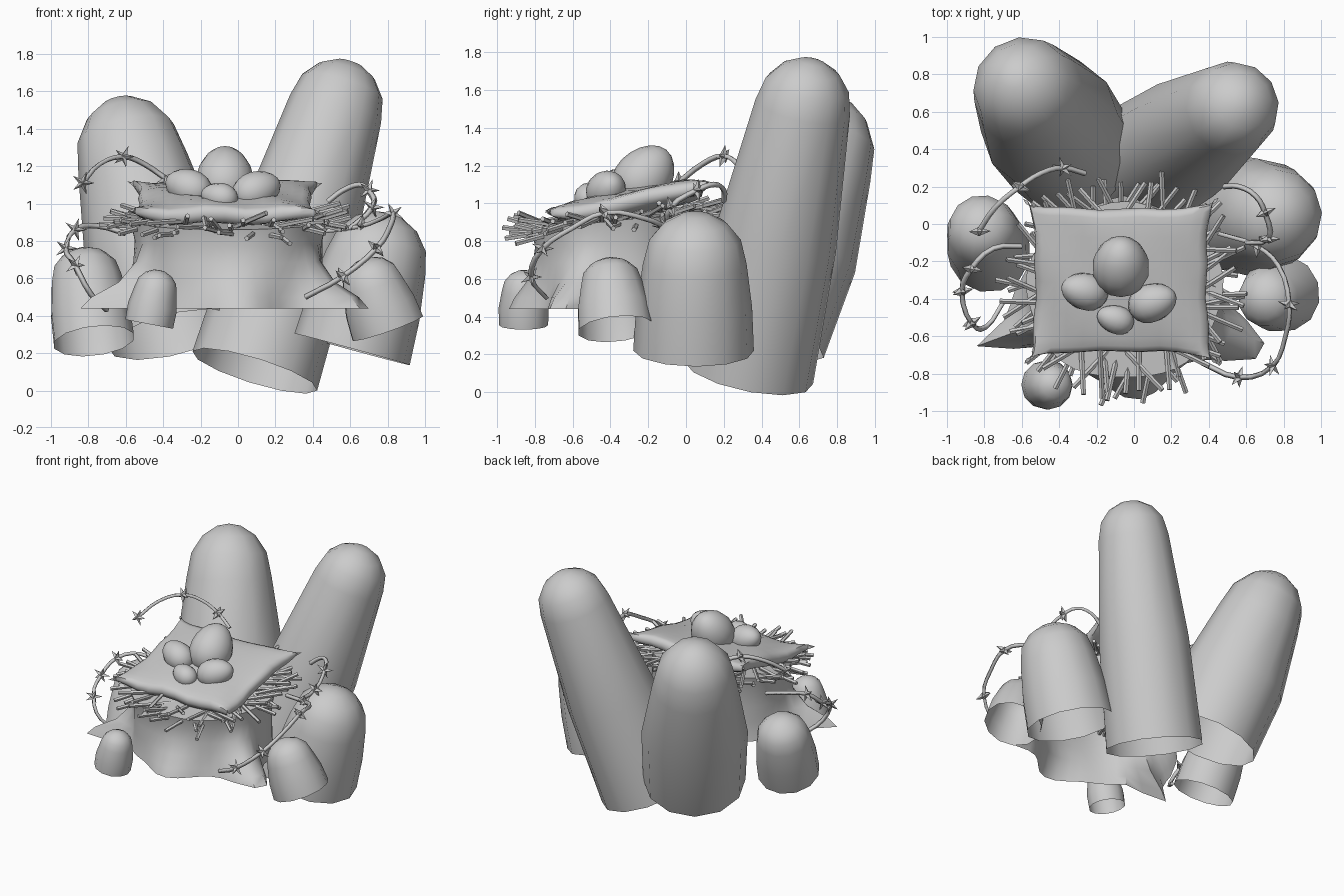
import bpy, bmesh, math, random
from mathutils import Vector, Matrix

if "Cube" in bpy.data.objects:
    bpy.data.objects.remove(bpy.data.objects["Cube"])

random.seed(4)


def finish(name, bm, smooth=True, angle=40):
    bmesh.ops.recalc_face_normals(bm, faces=bm.faces)
    me = bpy.data.meshes.new(name)
    bm.to_mesh(me)
    bm.free()
    ob = bpy.data.objects.new(name, me)
    bpy.context.collection.objects.link(ob)
    if smooth:
        bpy.ops.object.select_all(action='DESELECT')
        bpy.context.view_layer.objects.active = ob
        ob.select_set(True)
        bpy.ops.object.shade_smooth_by_angle(angle=math.radians(angle))
    return ob


def loft(bm, rings):
    rows = [[bm.verts.new(p) for p in r] for r in rings]
    n = len(rows[0])
    for a, b in zip(rows, rows[1:]):
        for i in range(n):
            j = (i + 1) % n
            bm.faces.new((a[i], a[j], b[j], b[i]))
    return rows


def cap(bm, row, point):
    c = bm.verts.new(point)
    for i in range(len(row)):
        bm.faces.new((row[i], row[(i + 1) % len(row)], c))


# Rounded rock columns, open underneath
def column(name, base, tip, r0, r1, dome, bulge=0.01, sides=12):
    base, tip = Vector(base), Vector(tip)
    axis = tip - base
    length = axis.length
    rot = axis.to_track_quat('Z', 'Y')
    prof = [(r0, 0), ((r0 + r1) / 2 + bulge, (length - dome) / 2)]
    for d in (0, 28, 52, 74):
        a = math.radians(d)
        prof.append((r1 * math.cos(a), length - dome + dome * math.sin(a)))
    rings = [[base + rot @ Vector((r * math.cos(t), r * math.sin(t), h))
              for t in [2 * math.pi * i / sides for i in range(sides)]] for r, h in prof]
    bm = bmesh.new()
    rows = loft(bm, rings)
    cap(bm, rows[-1], tip)
    finish(name, bm)


column("column_back_right", (0.09, 0.33, 0.105), (0.60, 0.67, 1.76), 0.35, 0.255, 0.27, 0.025)
column("column_back_left", (-0.345, 0.39, 0.30), (-0.645, 0.81, 1.56), 0.36, 0.30, 0.38, 0.045)
column("column_right", (0.61, 0.04, 0.22), (0.81, 0.05, 0.95), 0.32, 0.275, 0.28)
column("column_left", (-0.77, -0.16, 0.265), (-0.83, 0.03, 0.755), 0.22, 0.193, 0.18)
column("column_front_right", (0.80, -0.37, 0.335), (0.67, -0.41, 0.705), 0.205, 0.168, 0.15)
column("column_front_left", (-0.475, -0.86, 0.355), (-0.42, -0.86, 0.645), 0.13, 0.115, 0.11)

# Stump with flared roots, open underneath
ROOTS = [(204, 0.27, 7), (192, 0.11, 18), (334, 0.31, 14), (276, 0.14, 18), (80, 0.05, 25)]


def root_flare(deg):
    return sum(h * math.exp(-(((deg - a + 180) % 360 - 180) / w) ** 2) for a, h, w in ROOTS)


N = 48
rings = []
for z, k, r in [(0.44, 1.0, 0.49), (0.50, 0.85, 0.48), (0.58, 0.42, 0.475), (0.68, 0.14, 0.475),
                (0.77, 0.03, 0.475), (0.86, 0.0, 0.5)]:
    ring = []
    for i in range(N):
        deg = 360 * i / N
        t = math.radians(deg)
        rr = r + k * root_flare(deg) + 0.012 * math.sin(5 * t)
        lift = 0.10 * (0.5 + 0.5 * math.sin(t)) * max(0, z - 0.6) / 0.26
        ring.append((-0.05 + rr * math.cos(t) * 1.05, -0.36 + rr * math.sin(t) * 0.94, z + lift))
    rings.append(ring)
bm = bmesh.new()
rows = loft(bm, rings)
cap(bm, rows[-1], (-0.05, -0.36, 0.91))
finish("stump", bm)

# Nest of loose twigs
bm = bmesh.new()
COUNT = 84
for i in range(COUNT):
    t = 2 * math.pi * i / COUNT + random.uniform(-0.04, 0.04)
    d = t + random.uniform(-0.6, 0.6)
    x = -0.05 + 0.49 * math.cos(t)
    y = -0.33 + 0.45 * math.sin(t)
    p = Vector((x, y, 0.90 + 0.10 * (y + 0.4) + random.uniform(-0.04, 0.04)))
    v = Vector((math.cos(d), math.sin(d), random.uniform(-0.3, 0.35))).normalized()
    m = Matrix.Translation(p) @ v.to_track_quat('Z', 'Y').to_matrix().to_4x4()
    bmesh.ops.create_cone(bm, cap_ends=True, segments=5, radius1=0.014, radius2=0.014,
                          depth=random.uniform(0.2, 0.42), matrix=m)
finish("nest_twigs", bm, smooth=False)

# Cushion with pinched corners, tilted forward
n = 14
place = Matrix.Translation((-0.07, -0.30, 1.005)) @ Matrix.Rotation(math.radians(11), 4, 'X')
bm = bmesh.new()
grid = {}
for side in (1, -1):
    for i in range(n + 1):
        for j in range(n + 1):
            u, v = -math.cos(math.pi * i / n), -math.cos(math.pi * j / n)
            edge = i in (0, n) or j in (0, n)
            if edge and side < 0:
                grid[side, i, j] = grid[1, i, j]
                continue
            h = 0.068 * max(0, (1 - u * u) * (1 - v * v)) ** 0.22
            x = u * 0.52 * (1 - 0.12 * (1 - v * v) ** 0.3 + 0.012 * math.sin(9 * v))
            y = v * 0.45 * (1 - 0.14 * (1 - u * u) ** 0.3 + 0.012 * math.sin(9 * u))
            z = side * h + 0.03 * (u * v) ** 4 + 0.010 * math.sin(7 * u + 4 * v)
            grid[side, i, j] = bm.verts.new(place @ Vector((x, y, z)))
    for i in range(n):
        for j in range(n):
            bm.faces.new([grid[side, i + a, j + b] for a, b in ((0, 0), (1, 0), (1, 1), (0, 1))])
finish("cushion", bm, angle=60)


# Eggs
def egg(name, loc, axis, length, radius):
    bm = bmesh.new()
    bmesh.ops.create_uvsphere(bm, u_segments=14, v_segments=10, radius=1)
    rot = Vector(axis).to_track_quat('Z', 'Y')
    for v in bm.verts:
        k = radius * (1 - 0.12 * v.co.z)
        v.co = Vector(loc) + rot @ Vector((v.co.x * k, v.co.y * k, v.co.z * length))
    finish(name, bm, angle=60)


egg("egg_large", (-0.07, -0.22, 1.14), (0, 0.6, 0.75), 0.185, 0.152)
egg("egg_left", (-0.265, -0.36, 1.085), (-1, 0.25, 0.4), 0.13, 0.10)
egg("egg_right", (0.10, -0.42, 1.07), (0.9, 0.3, 0.35), 0.135, 0.104)
egg("egg_small", (-0.10, -0.51, 1.035), (-0.9, 0.3, 0.2), 0.102, 0.077)


# Vines with star shaped thorns
def vine(name, pts, stars):
    cu = bpy.data.curves.new(name, 'CURVE')
    cu.dimensions = '3D'
    cu.bevel_depth = 0.015
    cu.bevel_resolution = 0
    cu.resolution_u = 3
    cu.use_fill_caps = True
    sp = cu.splines.new('BEZIER')
    sp.bezier_points.add(len(pts) - 1)
    for b, p in zip(sp.bezier_points, pts):
        b.co = p
        b.handle_left_type = b.handle_right_type = 'AUTO'
    bpy.context.collection.objects.link(bpy.data.objects.new(name, cu))
    bm = bmesh.new()
    for k in stars:
        c = Vector(pts[k])
        tangent = Vector(pts[min(k + 1, len(pts) - 1)]) - Vector(pts[max(k - 1, 0)])
        tangent += Vector((0.1, -0.15, 0.1))
        rot = tangent.to_track_quat('Z', 'Y')
        rim = []
        for i in range(10):
            r = 0.064 if i % 2 == 0 else 0.022
            a = math.pi * i / 5
            rim.append(bm.verts.new(c + rot @ Vector((r * math.cos(a), r * math.sin(a), 0))))
        for s in (0.025, -0.025):
            cap(bm, rim, c + rot @ Vector((0, 0, s)))
    finish(name + "_thorns", bm, smooth=False)


vine("vine_back_left", [(-0.26, 0.27, 1.06), (-0.38, 0.30, 1.13), (-0.50, 0.27, 1.21), (-0.61, 0.20, 1.25),
                        (-0.74, 0.09, 1.21), (-0.83, -0.04, 1.11)], [1, 3, 5])
vine("vine_front_left", [(-0.60, -0.12, 0.84), (-0.75, -0.13, 0.88), (-0.87, -0.24, 0.86), (-0.92, -0.36, 0.76),
                         (-0.87, -0.53, 0.67), (-0.79, -0.55, 0.52), (-0.70, -0.42, 0.43)], [2, 3, 4])
vine("vine_right", [(0.36, -0.74, 0.50), (0.56, -0.82, 0.61), (0.74, -0.76, 0.76), (0.81, -0.60, 0.87),
                    (0.83, -0.43, 0.95), (0.77, -0.22, 0.92), (0.66, -0.12, 0.88), (0.45, -0.05, 0.85)], [1, 2, 4, 6])
vine("vine_back_right", [(0.48, 0.20, 1.01), (0.56, 0.20, 1.07), (0.65, 0.15, 1.10), (0.70, 0.06, 1.07),
                         (0.72, -0.08, 0.98), (0.60, -0.10, 0.87)], [3, 4])
